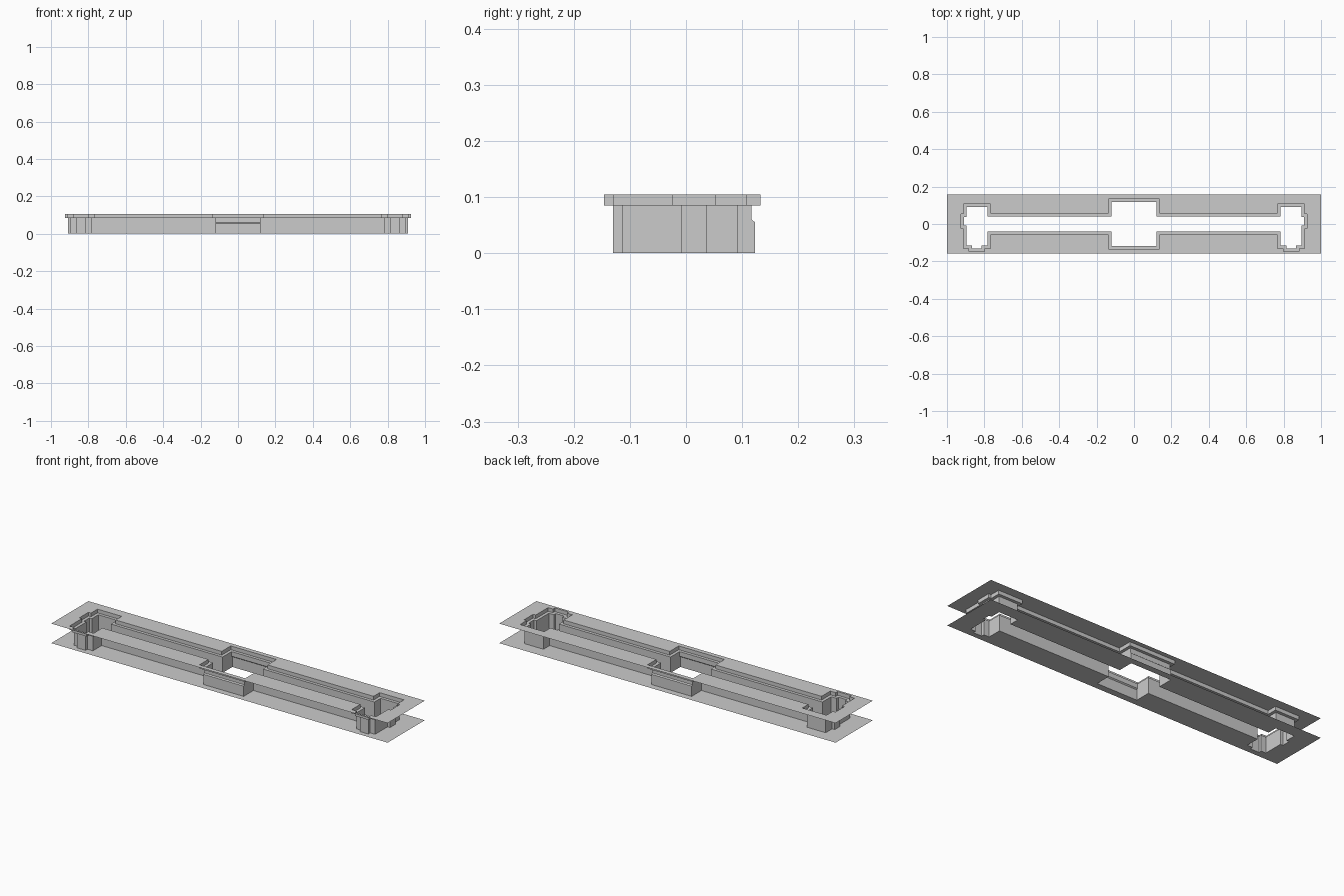
import bpy
import bmesh
from mathutils import Vector

cube = bpy.data.objects.get("Cube")
if cube:
    bpy.data.objects.remove(cube)

grey = bpy.data.materials.new("light grey")
grey.use_nodes = True
COLOUR = (0.6, 0.6, 0.6, 1)
grey.diffuse_color = COLOUR
grey.node_tree.nodes["Principled BSDF"].inputs["Base Color"].default_value = COLOUR

TOP, LEDGE, BOTTOM = 0.105, 0.085, 0.0
HALF_LENGTH, HALF_WIDTH = 1.0, 0.158
RIM = 0.016
NARROW, WIDE = 0.117, 0.123    # half depth of the middle bay


def opening(bay, grow=0.0):
    """Counter-clockwise outline of the opening, optionally grown outward."""
    half = [(.12, -bay), (.12, -.04), (.783, -.04), (.783, -.114),
            (.815, -.114), (.815, -.13), (.866, -.13), (.866, -.114),
            (.895, -.114), (.895, -.009), (.91, -.009), (.91, .037),
            (.895, .037), (.895, .092), (.783, .092), (.783, .04),
            (.12, .04), (.12, bay)]
    loop = [Vector(p) for p in half + [(-x, y) for x, y in reversed(half)]]
    result = []
    for i, p in enumerate(loop):
        a = (p - loop[i - 1]).normalized()
        b = (loop[(i + 1) % len(loop)] - p).normalized()
        result.append(p + grow * Vector((a.y + b.y, -a.x - b.x)))
    return result


def finish(name, bm):
    mesh = bpy.data.meshes.new(name)
    bm.to_mesh(mesh)
    bm.free()
    mesh.materials.append(grey)
    obj = bpy.data.objects.new(name, mesh)
    bpy.context.collection.objects.link(obj)


def ring(bm, outline, z):
    return [bm.verts.new((p.x, p.y, z)) for p in outline]


def skin(name, levels):
    """Join successive outlines with quads facing the opening."""
    bm = bmesh.new()
    rings = [ring(bm, *level) for level in levels]
    for upper, lower in zip(rings, rings[1:]):
        for i in range(len(upper)):
            j = (i + 1) % len(upper)
            bm.faces.new((upper[i], upper[j], lower[j], lower[i]))
    finish(name, bm)


def plate(name, hole, z):
    """Thin rectangular sheet with the opening cut through it."""
    bm = bmesh.new()
    corners = [Vector((x * HALF_LENGTH, y * HALF_WIDTH))
               for x, y in ((-1, -1), (1, -1), (1, 1), (-1, 1))]
    for outline in (corners, hole):
        verts = ring(bm, outline, z)
        for i, v in enumerate(verts):
            bm.edges.new((verts[i - 1], v))
    bmesh.ops.triangle_fill(bm, edges=bm.edges[:], use_beauty=True,
                            normal=(0, 0, 1))
    for f in bm.faces:
        f.normal_update()
        if f.normal.z < 0:
            f.normal_flip()
    finish(name, bm)


# Sheets
plate("top_plate", opening(NARROW, RIM), TOP)
plate("bottom_plate", opening(WIDE), BOTTOM)

# Upright rim and the flat ledge inside it
skin("rim_wall", [(opening(NARROW, RIM), TOP), (opening(NARROW, RIM), LEDGE)])
skin("ledge", [(opening(NARROW, RIM), LEDGE), (opening(NARROW), LEDGE)])

# Deep wall, stepping outward low down in the middle bay
skin("opening_wall", [(opening(NARROW), LEDGE), (opening(NARROW), 0.06),
                      (opening(WIDE), 0.055), (opening(WIDE), BOTTOM)])
